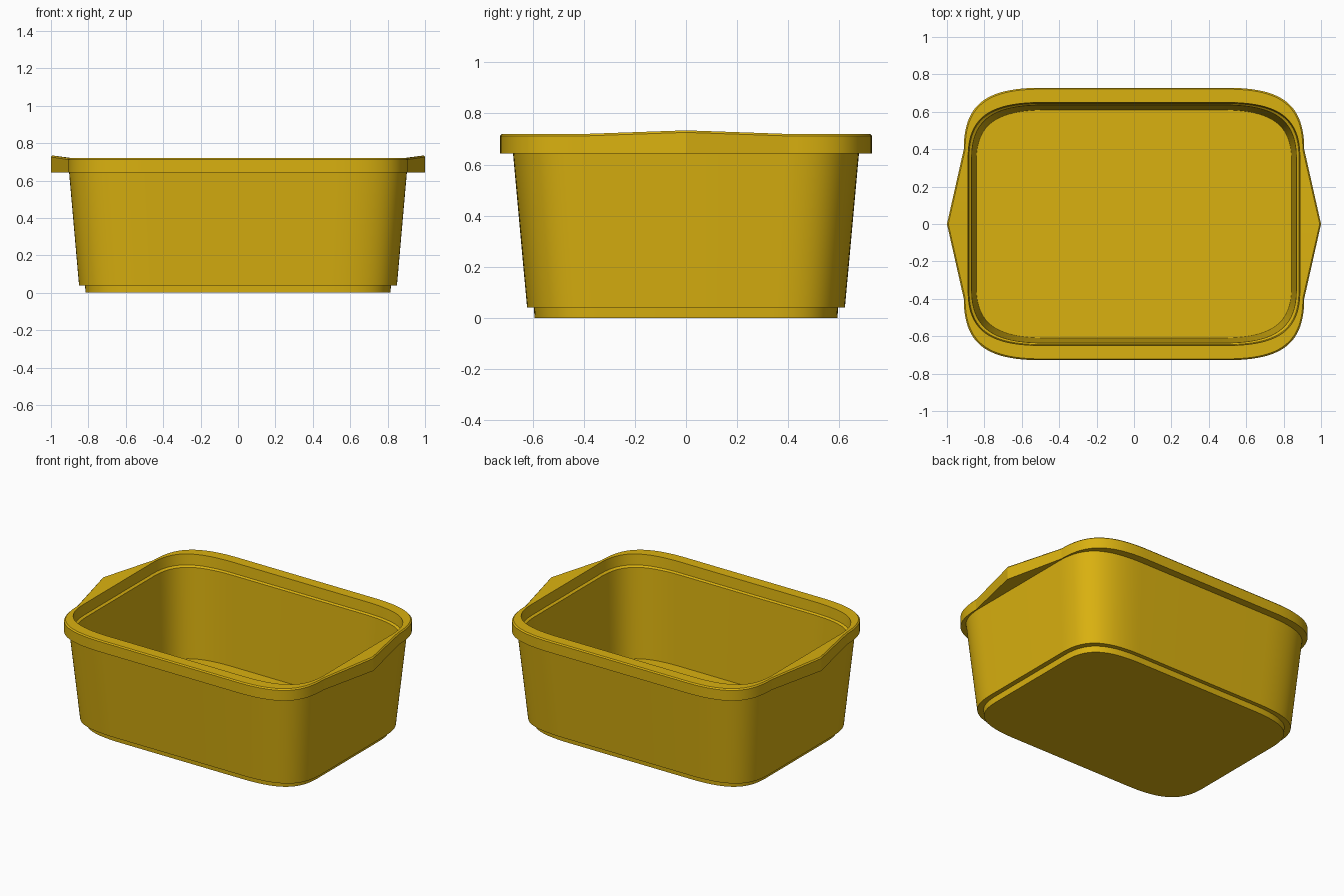
import bpy
import bmesh
import math

cube = bpy.data.objects.get("Cube")
if cube:
    bpy.data.objects.remove(cube, do_unlink=True)

mustard = bpy.data.materials.new("mustard_plastic")
mustard.use_nodes = True
colour = (0.70, 0.44, 0.005, 1)
mustard.diffuse_color = colour
mustard.node_tree.nodes["Principled BSDF"].inputs["Base Color"].default_value = colour

STEPS = 24


def corner(hx, hy, pull):
    """Soft corner from the short side round to the long side."""
    sx, sy = hx * 0.55, hy * 0.55
    points = []
    for i in range(STEPS + 1):
        t = i / STEPS
        # one-axis cubic with handles pulled toward the corner
        ease = lambda u: 3 * u * u * (1 - u) * (1 - pull) + u ** 3
        points.append((hx - (hx - sx) * ease(t), hy - (hy - sy) * ease(1 - t)))
    return points


def outline(hx, hy, z, reach=0, lift=0, pull=0.72):
    """Closed ring; the middle of each short side can swell into a handle."""
    quarter = corner(hx, hy, pull)
    half = quarter + [(-x, y) for x, y in reversed(quarter)]
    ring = [(hx + reach, 0, z + lift)]
    ring += [(x, y, z) for x, y in half]
    ring += [(-hx - reach, 0, z + lift)]
    ring += [(-x, -y, z) for x, y in half]
    return ring


def loft(name, rings):
    bm = bmesh.new()
    loops = [[bm.verts.new(p) for p in ring] for ring in rings]
    for a, b in zip(loops, loops[1:]):
        n = len(a)
        for i in range(n):
            j = (i + 1) % n
            bm.faces.new((a[i], a[j], b[j], b[i]))
    bm.faces.new(list(reversed(loops[0])))
    bm.faces.new(loops[-1])
    bmesh.ops.recalc_face_normals(bm, faces=bm.faces)
    mesh = bpy.data.meshes.new(name)
    bm.to_mesh(mesh)
    bm.free()
    mesh.materials.append(mustard)
    obj = bpy.data.objects.new(name, mesh)
    bpy.context.collection.objects.link(obj)
    bpy.ops.object.select_all(action="DESELECT")
    obj.select_set(True)
    bpy.context.view_layer.objects.active = obj
    bpy.ops.object.shade_smooth_by_angle(angle=math.radians(11))
    return obj


loft("tub", [
    # recessed foot
    outline(0.815, 0.593, 0),
    outline(0.818, 0.595, 0.04),
    # tapering outer wall
    outline(0.85, 0.622, 0.04),
    outline(0.903, 0.677, 0.643),
    # overhanging rim with pointed side handles
    outline(0.91, 0.728, 0.643, 0.09),
    outline(0.91, 0.728, 0.712, 0.09, 0.014),
    outline(0.903, 0.721, 0.72, 0.09, 0.014),
    # inner lip and step
    outline(0.887, 0.65, 0.72),
    outline(0.882, 0.645, 0.65),
    outline(0.868, 0.636, 0.64),
    # inner wall down to the floor
    outline(0.843, 0.61, 0.045),
])
